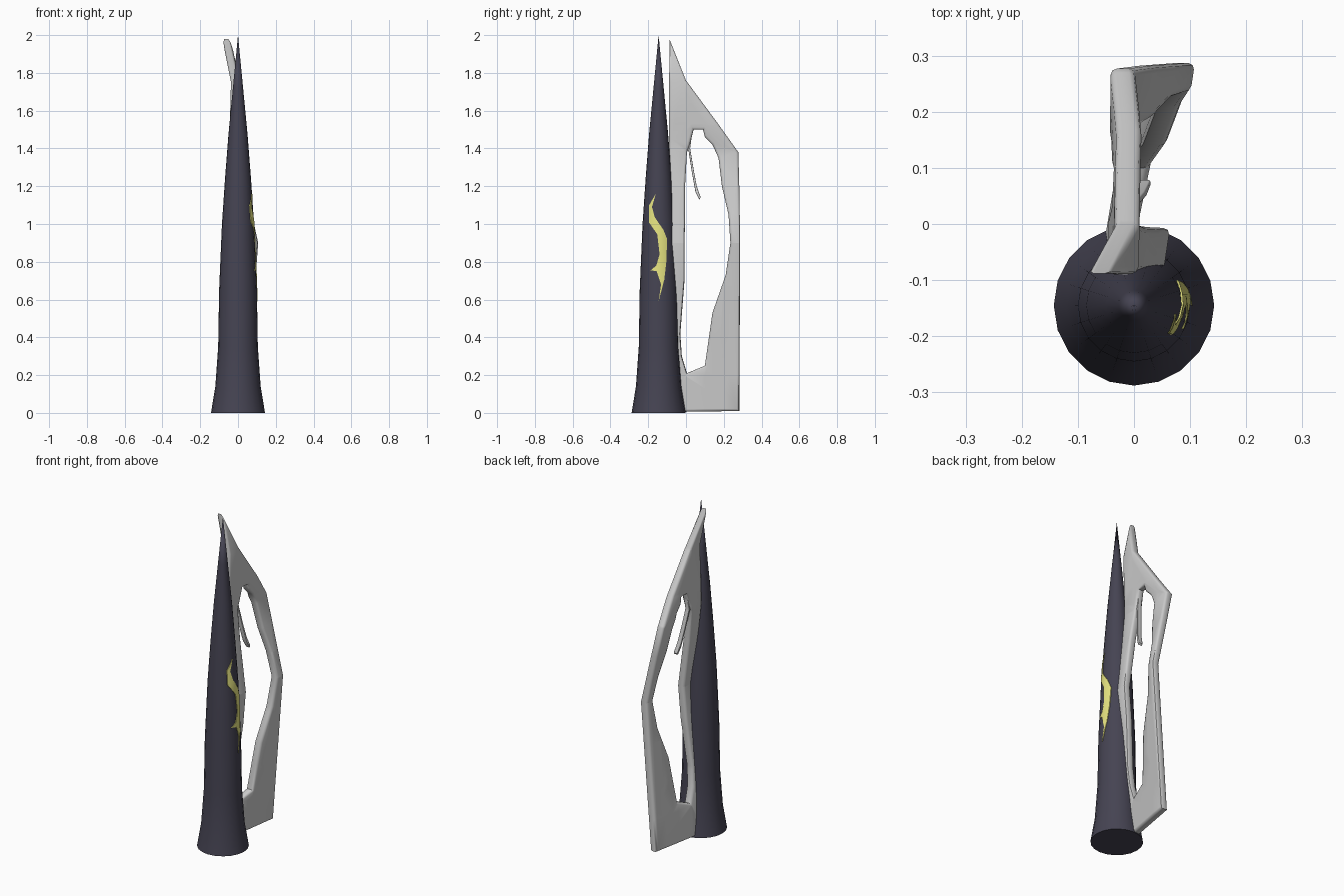
import bpy, bmesh, math

if "Cube" in bpy.data.objects:
    bpy.data.objects.remove(bpy.data.objects["Cube"], do_unlink=True)

CENTRE_Y = -0.145
SIDES = 20


def material(name, rgb):
    mat = bpy.data.materials.new(name)
    mat.use_nodes = True
    mat.diffuse_color = (*rgb, 1)
    mat.node_tree.nodes["Principled BSDF"].inputs["Base Color"].default_value = (*rgb, 1)
    return mat


dark = material("dark slate violet", (0.06, 0.057, 0.085))
pale = material("pale grey", (0.6, 0.6, 0.6))
yellow = material("soft yellow", (0.8, 0.78, 0.22))


def finish(name, bm, mat, angle=45):
    mesh = bpy.data.meshes.new(name)
    bm.to_mesh(mesh)
    bm.free()
    mesh.materials.append(mat)
    mesh.polygons.foreach_set("use_smooth", [True] * len(mesh.polygons))
    mesh.set_sharp_from_angle(angle=math.radians(angle))
    obj = bpy.data.objects.new(name, mesh)
    bpy.context.collection.objects.link(obj)
    return obj


def lerp_table(table, v):
    """Piecewise linear lookup in a list of (key, value) pairs."""
    if v <= table[0][0]:
        return table[0][1]
    for (a, p), (b, q) in zip(table, table[1:]):
        if v <= b:
            return p + (q - p) * (v - a) / (b - a)
    return table[-1][1]


def slice_mesh(bm, axis, levels):
    for level in levels:
        co, no = [0, 0, 0], [0, 0, 0]
        co[axis], no[axis] = level, 1
        bmesh.ops.bisect_plane(bm, geom=bm.verts[:] + bm.edges[:] + bm.faces[:],
                               dist=1e-5, plane_co=co, plane_no=no)


def rounded_plate(loops, thickness, rim):
    """Flat plate in the yz plane with rounded rims; further loops are holes."""
    curve = bpy.data.curves.new("outline", "CURVE")
    curve.dimensions = "2D"
    curve.fill_mode = "BOTH"
    curve.extrude = thickness / 2 - rim
    curve.bevel_depth = rim
    curve.bevel_resolution = 1
    curve.offset = -rim
    for loop in loops:
        spline = curve.splines.new("POLY")
        spline.points.add(len(loop) - 1)
        for point, (y, z) in zip(spline.points, loop):
            point.co = (y, z, 0, 1)
        spline.use_cyclic_u = True
    helper = bpy.data.objects.new("outline", curve)
    bpy.context.collection.objects.link(helper)
    deps = bpy.context.evaluated_depsgraph_get()
    mesh = bpy.data.meshes.new_from_object(helper.evaluated_get(deps))
    bm = bmesh.new()
    bm.from_mesh(mesh)
    bpy.data.objects.remove(helper, do_unlink=True)
    bpy.data.curves.remove(curve)
    bpy.data.meshes.remove(mesh)
    for v in bm.verts:
        v.co = (v.co.z, v.co.x, v.co.y)
    bmesh.ops.remove_doubles(bm, verts=bm.verts[:], dist=1e-4)
    return bm


# Sideways bend of the frame along its front and rear columns
FRONT_BEND = [(0, -.04), (.2, -.03), (.9, .03), (1.4, -.025), (1.75, -.015), (1.98, -.062)]
REAR_BEND = [(0, .02), (.9, .085), (1.38, -.02), (1.53, -.003)]


def bend(bm):
    slice_mesh(bm, 2, [.2, .4, .65, .9, 1.05, 1.2, 1.39, 1.53, 1.75])
    slice_mesh(bm, 1, [0, .1, .2])
    for v in bm.verts:
        t = (v.co.y + .085) / .365
        v.co.x += (1 - t) * lerp_table(FRONT_BEND, v.co.z) + t * lerp_table(REAR_BEND, v.co.z)
    bmesh.ops.recalc_face_normals(bm, faces=bm.faces[:])


# Spire: tapering round column with flared foot
PROFILE = [(0, .143), (.14, .12), (.35, .105), (.65, .1), (1, .085),
           (1.25, .068), (1.48, .05), (1.72, .027), (2, 0)]
bm = bmesh.new()
rings = []
for z, r in PROFILE[:-1]:
    rings.append([bm.verts.new((r * math.cos(i * math.tau / SIDES),
                                CENTRE_Y + r * math.sin(i * math.tau / SIDES), z))
                  for i in range(SIDES)])
tip = bm.verts.new((0, CENTRE_Y, PROFILE[-1][0]))
bm.faces.new(rings[0][::-1])
for i in range(SIDES):
    j = (i + 1) % SIDES
    for low, high in zip(rings, rings[1:]):
        bm.faces.new((low[i], low[j], high[j], high[i]))
    bm.faces.new((rings[-1][i], rings[-1][j], tip))
finish("spire", bm, dark)

# Frame: bent plate with a tall opening
OUTER = [(-.088, 1.98), (0, 1.76), (.17, 1.53), (.277, 1.38), (.282, 1.2), (.287, .9),
         (.282, .01), (0, .006), (-.085, .006), (-.085, .9), (-.09, 1.45)]
OPENING = [(.005, .21), (.1, .25), (.14, .53), (.21, .73), (.235, .9), (.225, 1.05),
           (.19, 1.2), (.172, 1.35), (.14, 1.42), (.1, 1.46), (.09, 1.5), (.04, 1.5),
           (.02, 1.42), (.005, 1.38), (-.005, 1.2), (-.007, .9), (-.008, .7), (-.03, .42),
           (-.022, .3)]
bm = rounded_plate([OUTER, OPENING], .045, .012)
bend(bm)
finish("frame", bm, pale, 50)

# Prong hanging inside the opening
PRONG = [(-.005, 1.46), (.03, 1.46), (.022, 1.4), (.042, 1.28), (.057, 1.2), (.078, 1.14),
         (.07, 1.13), (.05, 1.17), (.03, 1.28), (.013, 1.39), (-.005, 1.39)]
bm = rounded_plate([PRONG], .026, .003)
bend(bm)
finish("prong", bm, pale, 50)

# Crescent marking: thin plate wrapped onto the spire's left side
MARK = [(-.16, 1.16), (-.195, 1.1), (-.197, 1.01), (-.152, .945), (-.14, .84), (-.157, .78),
        (-.187, .755), (-.155, .75), (-.132, .68), (-.145, .59), (-.115, .705), (-.104, .8),
        (-.1, .92), (-.12, .97), (-.165, 1.035), (-.18, 1.09)]
bm = bmesh.new()
ring = [bm.verts.new((0, y, z)) for y, z in MARK]
edges = [bm.edges.new((a, b)) for a, b in zip(ring, ring[1:] + ring[:1])]
bmesh.ops.triangle_fill(bm, edges=edges, use_beauty=True, normal=(1, 0, 0))
slice_mesh(bm, 2, [.65, .7, .85, 1, 1.06])
slice_mesh(bm, 1, [CENTRE_Y + .02 * k for k in (-2, -1, 0, 1, 2)])
extruded = bmesh.ops.extrude_face_region(bm, geom=bm.faces[:])["geom"]
raised = {e for e in extruded if isinstance(e, bmesh.types.BMVert)}
for v in bm.verts:
    r = lerp_table(PROFILE, v.co.z)
    v.co.x = math.sqrt(r * r - (v.co.y - CENTRE_Y) ** 2) + (.003 if v in raised else -.004)
bmesh.ops.recalc_face_normals(bm, faces=bm.faces[:])
finish("crescent_marking", bm, yellow, 40)
